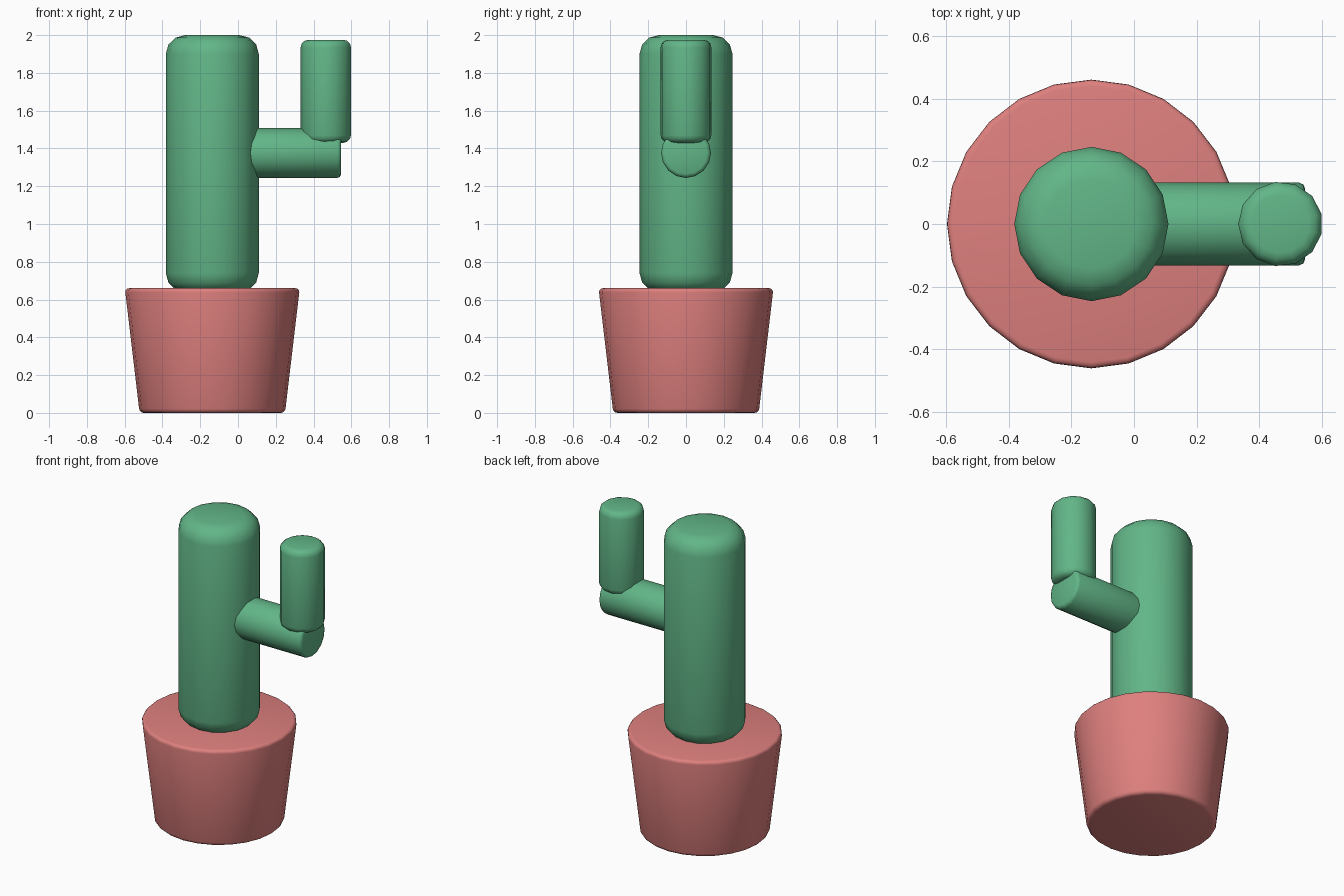
import bpy
import bmesh
import math
from mathutils import Matrix, Vector

default = bpy.data.objects.get("Cube")
if default:
    bpy.data.objects.remove(default, do_unlink=True)


def material(name, colour):
    mat = bpy.data.materials.new(name)
    mat.use_nodes = True
    mat.diffuse_color = colour
    mat.node_tree.nodes["Principled BSDF"].inputs["Base Color"].default_value = colour
    return mat


def rounded_cylinder(name, start, end, r_start, r_end, sides, bevel, segments, mat, spin=0):
    """Cylinder or cone from start to end with rounded rims."""
    start, end = Vector(start), Vector(end)
    axis = end - start
    turn = axis.to_track_quat("Z", "Y").to_matrix().to_4x4() if axis.x else Matrix()
    place = Matrix.Translation((start + end) / 2) @ turn @ Matrix.Rotation(spin, 4, "Z")
    bm = bmesh.new()
    bmesh.ops.create_cone(bm, cap_ends=True, segments=sides, radius1=r_start,
                          radius2=r_end, depth=axis.length, matrix=place)
    mesh = bpy.data.meshes.new(name)
    bm.to_mesh(mesh)
    bm.free()
    mesh.materials.append(mat)
    obj = bpy.data.objects.new(name, mesh)
    bpy.context.collection.objects.link(obj)
    mod = obj.modifiers.new("rounded_rims", "BEVEL")
    mod.width = bevel
    mod.segments = segments
    mod.limit_method = "ANGLE"
    mod.angle_limit = math.radians(60)
    bpy.ops.object.select_all(action="DESELECT")
    obj.select_set(True)
    bpy.context.view_layer.objects.active = obj
    bpy.ops.object.modifier_apply(modifier=mod.name)
    bpy.ops.object.shade_smooth_by_angle(angle=math.radians(60))
    return obj


green = material("cactus green", (0.122, 0.468, 0.246, 1))
pink = material("terracotta pink", (0.73, 0.216, 0.209, 1))
cx = -0.136

# Tapered pot, closed on top
rounded_cylinder("pot", (cx, 0, 0), (cx, 0, 0.66), 0.385, 0.463, 24, 0.022, 3, pink)

# Trunk, sunk a little into the pot
rounded_cylinder("trunk", (cx, 0, 0.64), (cx, 0, 2), 0.246, 0.246, 16, 0.1, 3, green)

# Sideways arm and the upright branch on its end
rounded_cylinder("side_arm", (cx, 0, 1.376), (0.546, 0, 1.376), 0.132, 0.132, 16, 0.02, 2, green)
rounded_cylinder("upright_branch", (0.467, 0, 1.43), (0.467, 0, 1.975), 0.135, 0.135, 13,
                 0.04, 3, green, spin=math.pi / 2)
